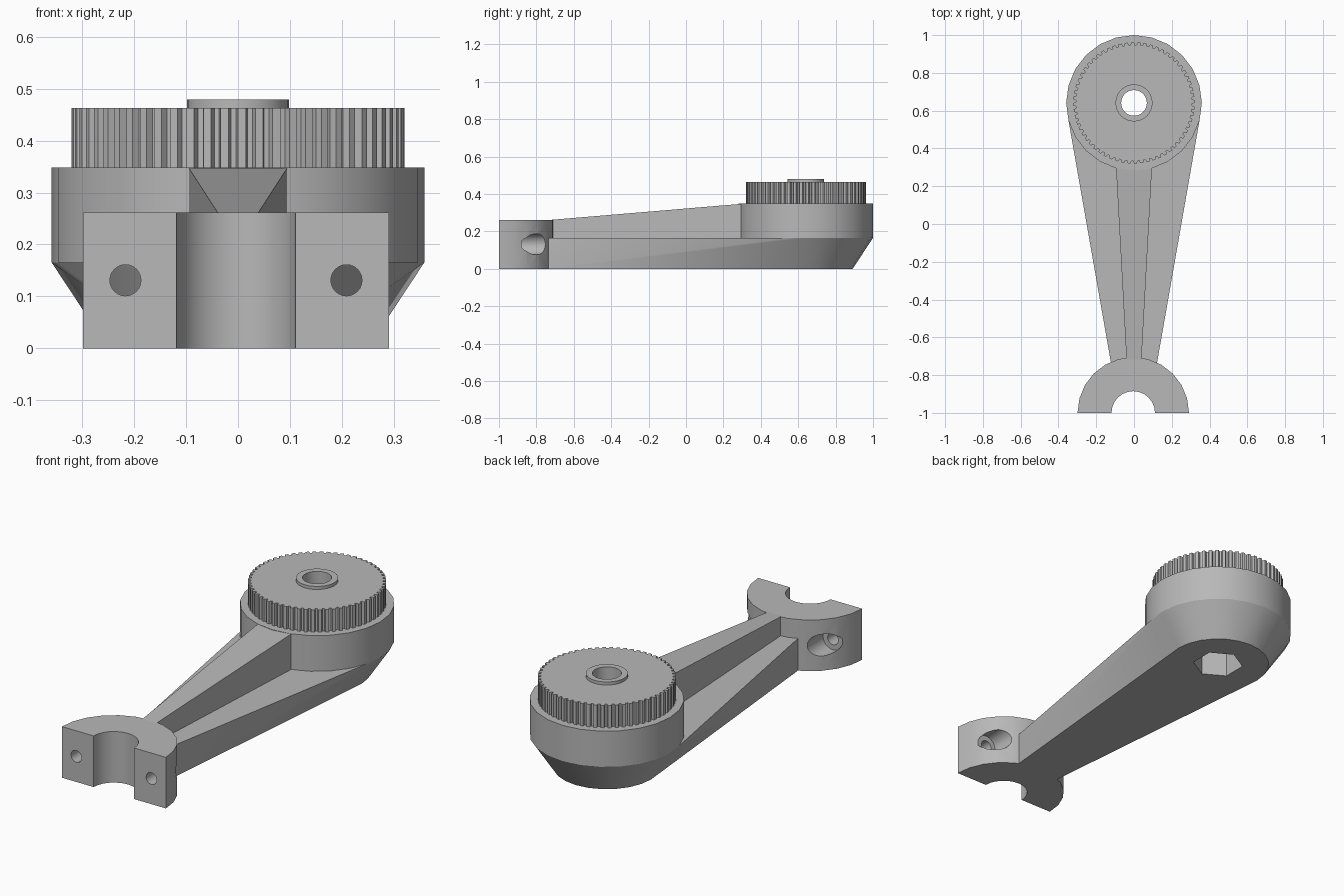
import bpy, bmesh
from math import sin, cos, pi, radians
from mathutils import Matrix

cube = bpy.data.objects.get("Cube")
if cube:
    bpy.data.objects.remove(cube, do_unlink=True)

# Single grey plastic
GREY = (0.48, 0.48, 0.48, 1.0)
plastic = bpy.data.materials.new("grey plastic")
plastic.use_nodes = True
plastic.diffuse_color = GREY
plastic.node_tree.nodes["Principled BSDF"].inputs["Base Color"].default_value = GREY

HUB_Y, HUB_R, SHELF, HUB_TOP = 0.641, 0.359, 0.165, 0.348
CLAMP_X, CLAMP_Y, CLAMP_R, CLAMP_H = -0.004, -1.0, 0.295, 0.262
SIDES = 24


def arc(radius, count, start=0.0, span=2 * pi, cx=0.0, cy=0.0):
    return [(cx + radius * cos(start + span * i / count),
             cy + radius * sin(start + span * i / count)) for i in range(count)]


def finish(name, bm):
    bmesh.ops.recalc_face_normals(bm, faces=bm.faces)
    mesh = bpy.data.meshes.new(name)
    bm.to_mesh(mesh)
    bm.free()
    mesh.materials.append(plastic)
    obj = bpy.data.objects.new(name, mesh)
    bpy.context.collection.objects.link(obj)
    return obj


def prism(name, outline, z0, z1, matrix=None):
    """Extrude a flat outline from z0 to z1."""
    bm = bmesh.new()
    face = bm.faces.new([bm.verts.new((x, y, z0)) for x, y in outline])
    ext = bmesh.ops.extrude_face_region(bm, geom=[face])["geom"]
    top = [v for v in ext if isinstance(v, bmesh.types.BMVert)]
    bmesh.ops.translate(bm, verts=top, vec=(0, 0, z1 - z0))
    if matrix:
        bm.transform(matrix)
    return finish(name, bm)


def hull(name, points):
    """Convex solid around a set of points."""
    bm = bmesh.new()
    for p in points:
        bm.verts.new(p)
    bmesh.ops.convex_hull(bm, input=bm.verts)
    bmesh.ops.dissolve_limit(bm, angle_limit=radians(0.5),
                             verts=bm.verts, edges=bm.edges)
    return finish(name, bm)


def activate(obj):
    bpy.ops.object.select_all(action="DESELECT")
    obj.select_set(True)
    bpy.context.view_layer.objects.active = obj


def cut(obj, cutters):
    activate(obj)
    for cutter in cutters:
        mod = obj.modifiers.new("cut", "BOOLEAN")
        mod.operation, mod.solver, mod.object = "DIFFERENCE", "EXACT", cutter
        bpy.ops.object.modifier_apply(modifier=mod.name)


# Arm floor: tapered hub base blended into a narrow end at the clamp
base = [(x, y, 0) for x, y in arc(0.25, SIDES, cy=HUB_Y)]
rim = [(x, y, SHELF) for x, y in arc(HUB_R, SIDES, cy=HUB_Y)]
end = [(x, -0.735, z) for x in (-0.122, 0.122) for z in (0, SHELF)]
arm = hull("arm", base + rim + end)

# Hub drum
hub = prism("hub", arc(HUB_R, SIDES, cy=HUB_Y), SHELF, HUB_TOP)

# Central rib, widening and rising towards the hub
rib_ends = [(-0.73, 0.039, 0.261), (0.30, 0.095, 0.3475)]
rib = hull("rib", [(s * w, y, z) for y, w, top in rib_ends
                   for s in (-1, 1) for z in (0.1, top)])

# Toothed pulley
TEETH, TIP, ROOT = 60, 0.321, 0.307
step = 2 * pi / TEETH
teeth = [(r * cos((i + f) * step), HUB_Y + r * sin((i + f) * step))
         for i in range(TEETH)
         for f, r in ((0, TIP), (0.45, TIP), (0.58, ROOT), (0.87, ROOT))]
pulley = prism("pulley", teeth, HUB_TOP, 0.463)

# Raised collar around the bore
collar = prism("collar", arc(0.098, 32, cy=HUB_Y), 0.42, 0.479)

# Half-ring clamp
half = SIDES // 2


def half_arc(radius):
    pts = arc(radius, half, span=pi, cx=CLAMP_X, cy=CLAMP_Y)
    return pts + [(CLAMP_X - radius, CLAMP_Y)]


clamp = prism("clamp", half_arc(CLAMP_R) + half_arc(0.115)[::-1], 0, CLAMP_H)

# Shaft bore and hexagonal pocket underneath
bore = prism("bore_cutter", arc(0.068, 32, cy=HUB_Y), -0.1, 0.6)
pocket = prism("hex_cutter", arc(0.122, 6, start=pi / 2, cy=HUB_Y), -0.1, 0.2)
cut(arm, [pocket])
cut(hub, [pocket, bore])
cut(pulley, [bore])
cut(collar, [bore])

# Clamp bolt holes with wide seats at the back
bolt_cutters = []
for side in (-1, 1):
    place = (Matrix.Translation((CLAMP_X + side * 0.213, 0, CLAMP_H / 2))
             @ Matrix.Rotation(-pi / 2, 4, "X"))
    bolt_cutters.append(prism("bolt_cutter", arc(0.03, SIDES), -1.1, -0.6, place))
    bolt_cutters.append(prism("seat_cutter", arc(0.056, SIDES), -0.88, -0.6, place))
cut(clamp, bolt_cutters)

for helper in [bore, pocket] + bolt_cutters:
    bpy.data.objects.remove(helper, do_unlink=True)

# Smooth curved walls, keep corners crisp
for part in (arm, hub, rib, pulley, collar, clamp):
    activate(part)
    bpy.ops.object.shade_smooth_by_angle(angle=radians(25))
